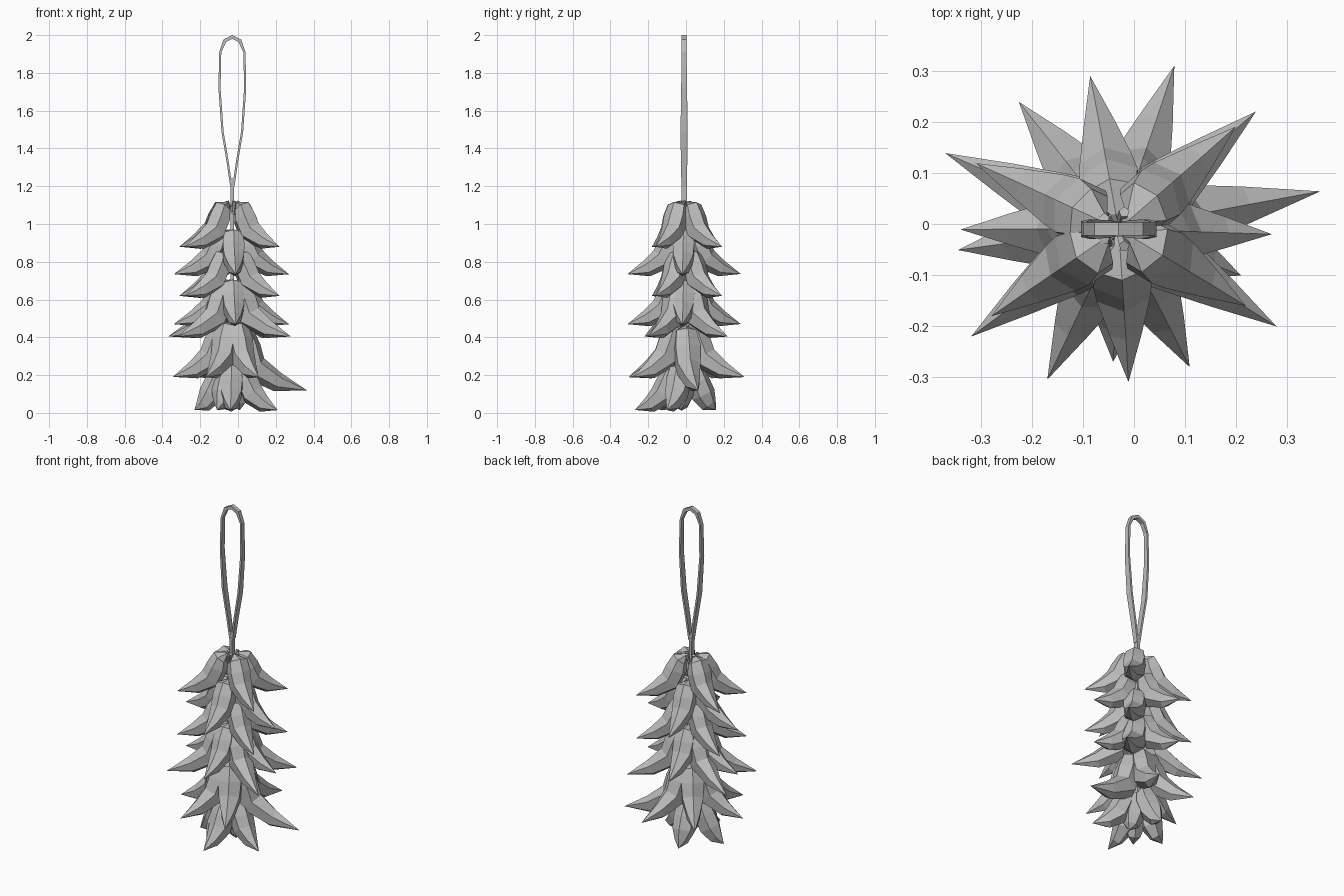
import bpy, bmesh, math
from mathutils import Vector

cube = bpy.data.objects.get("Cube")
if cube:
    bpy.data.objects.remove(cube)

grey = bpy.data.materials.new("plain grey")
grey.use_nodes = True
grey.diffuse_color = (0.5, 0.5, 0.5, 1)
grey.node_tree.nodes["Principled BSDF"].inputs["Base Color"].default_value = (0.5, 0.5, 0.5, 1)

AXIS = Vector((-0.03, -0.01, 0))
UP = Vector((0, 0, 1))


def finish(name, bm):
    bmesh.ops.recalc_face_normals(bm, faces=bm.faces)
    mesh = bpy.data.meshes.new(name)
    bm.to_mesh(mesh)
    bm.free()
    mesh.materials.append(grey)
    obj = bpy.data.objects.new(name, mesh)
    bpy.context.collection.objects.link(obj)
    return obj


def sweep(bm, path, sizes, side, sides, turn=0.0, closed=False):
    """Loft a polygon along a path; sizes are (sideways, other) half widths."""
    rings = []
    n = len(path)
    for i, p in enumerate(path):
        before = path[i - 1] if closed or i else p
        after = path[(i + 1) % n] if closed else path[min(i + 1, n - 1)]
        other = side.cross((after - before).normalized())
        a, b = sizes[i]
        ring = []
        for k in range(sides):
            t = turn + math.tau * k / sides
            ring.append(bm.verts.new(p + side * a * math.cos(t) + other * b * math.sin(t)))
        rings.append(ring)
    pairs = list(zip(rings, rings[1:]))
    if closed:
        pairs.append((rings[-1], rings[0]))
    for low, high in pairs:
        for k in range(sides):
            j = (k + 1) % sides
            bm.faces.new((low[k], low[j], high[j], high[k]))
    if not closed:
        bm.faces.new(rings[0])
        bm.faces.new(rings[-1])


def add_pod(bm, x, y, tip_z, drop):
    """One curved pepper: stem at the string, fat shoulder, flared tip."""
    out = Vector((x, y, 0)) - AXIS
    reach = out.length
    out.normalize()
    side = UP.cross(out)
    belly = min(0.115, reach * 0.6)
    fat = (drop / 0.22) ** 0.4

    def at(r, h):
        return AXIS + out * r + UP * (tip_z + h * drop)

    path = [at(0.0, 0.93), at(0.03, 1.0), at(belly * 0.56, 0.93), at(belly * 0.72, 0.68),
            at(belly, 0.36), at(belly + 0.45 * (reach - belly), 0.13), at(reach, 0)]
    sizes = [(0.008, 0.008), (0.012, 0.012), (0.056, 0.044), (0.066, 0.06),
             (0.06, 0.064), (0.036, 0.044), (0.001, 0.001)]
    sweep(bm, path, [(a * fat, b * fat) for a, b in sizes], side, 6, math.pi / 6)
    bmesh.ops.remove_doubles(bm, verts=bm.verts, dist=0.0025)


# Tip positions around the string for each kind of tier
diagonal = [(-0.31, 0.12), (0.2, 0.19), (-0.28, -0.18), (0.22, -0.16)]
cardinal = [(-0.34, -0.01), (0.27, -0.02), (-0.01, -0.31), (-0.085, 0.29)]
wide = [(-0.37, 0.14), (0.24, 0.22), (-0.32, -0.22), (0.28, -0.2)]
skirt = [(-0.345, -0.05), (0.08, 0.31), (-0.17, -0.305), (-0.225, 0.24), (0.11, -0.28)]
base = [(-0.23, -0.03), (0.21, -0.1), (-0.04, -0.27), (-0.06, 0.16), (-0.11, -0.14), (0.01, -0.03)]

# Tier name, tips, tip height, pod height
tiers = [("top", diagonal, 0.88, 0.225), ("second", cardinal, 0.735, 0.225),
         ("third", diagonal, 0.62, 0.225), ("fourth", cardinal, 0.47, 0.225),
         ("fifth", wide, 0.405, 0.28), ("skirt", skirt, 0.19, 0.28),
         ("bottom", base, 0.015, 0.23)]
for name, tips, z, drop in tiers:
    bm = bmesh.new()
    for x, y in tips:
        add_pod(bm, x, y, z, drop)
    finish(name + "_peppers", bm)

# One long pepper that sticks out at the left
bm = bmesh.new()
add_pod(bm, 0.365, 0.065, 0.12, 0.33)
finish("long_pepper", bm)

# Central string that carries the peppers
bm = bmesh.new()
cord = [AXIS + UP * z for z in (0.12, 0.6, 1.1, 1.24)]
sweep(bm, cord, [(0.02, 0.012)] * 4, Vector((0, 1, 0)), 4, math.pi / 4)
finish("string", bm)

# Flat hanging loop, mirrored about the string: x, z, half width
half = [(0.006, 1.2, 0.02), (0.025, 1.33, 0.024), (0.052, 1.49, 0.027),
        (0.068, 1.72, 0.022), (0.064, 1.91, 0.018), (0.04, 1.97, 0.018)]
outline = half + [(0, 1.99, 0.018)] + [(-x, z, w) for x, z, w in reversed(half)]
loop_path = [AXIS + Vector((x, 0, z)) for x, z, w in outline]
loop_sizes = [(w, 0.014 if z > 1.95 else 0.008) for x, z, w in outline]
bm = bmesh.new()
sweep(bm, loop_path, loop_sizes, Vector((0, 1, 0)), 4, math.pi / 4, True)
finish("hanging_loop", bm)

# Small cut stems standing around the string at the top
bm = bmesh.new()
for k in range(5):
    a = math.tau * k / 5
    out = Vector((math.cos(a), math.sin(a), 0))
    stem = [AXIS + UP * 1.05 + out * 0.01, AXIS + UP * 1.12 + out * 0.035]
    sweep(bm, stem, [(0.008, 0.008), (0.011, 0.011)], UP.cross(out), 5)
finish("stems", bm)
